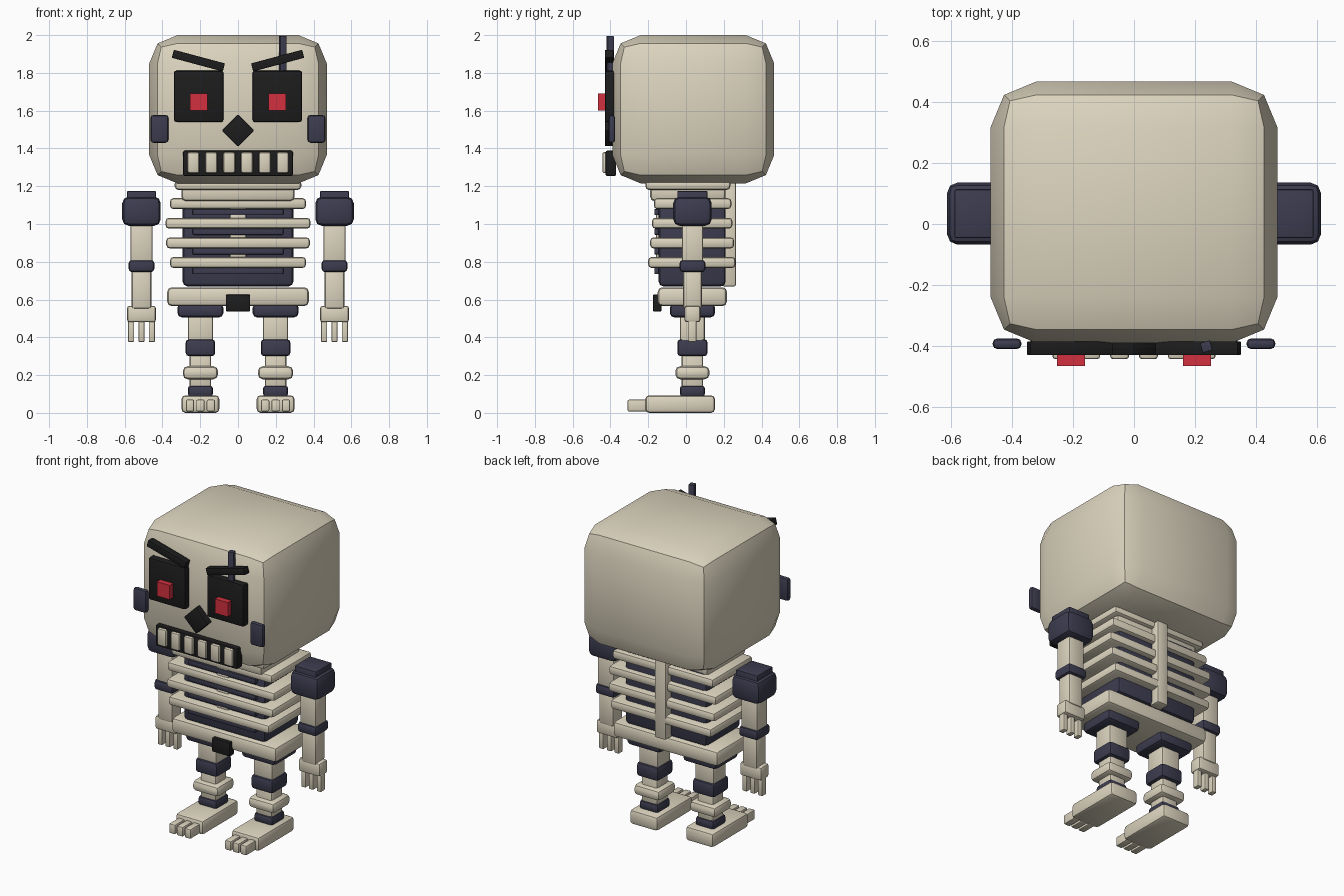
import bpy, bmesh, math
from mathutils import Matrix, Vector

default = bpy.data.objects.get("Cube")
if default:
    bpy.data.objects.remove(default, do_unlink=True)


def material(name, rgb):
    m = bpy.data.materials.new(name)
    m.use_nodes = True
    m.diffuse_color = (*rgb, 1)
    m.node_tree.nodes["Principled BSDF"].inputs["Base Color"].default_value = (*rgb, 1)
    return m


BONE = material("bone", (0.72, 0.66, 0.52))
NAVY = material("navy", (0.045, 0.045, 0.08))
BLACK = material("black", (0.012, 0.012, 0.012))
RED = material("red", (0.65, 0.03, 0.05))


def box(name, mat, x, y, z, bevel=0.015, turn=None):
    """Rounded block spanning the (low, high) ranges x, y and z."""
    spans = (x, y, z)
    size = Vector([hi - lo for lo, hi in spans])
    bm = bmesh.new()
    bmesh.ops.create_cube(bm, size=1, matrix=Matrix.Diagonal((*size, 1)))
    if bevel:
        bmesh.ops.bevel(bm, geom=bm.edges[:], offset=bevel, segments=2,
                        profile=0.5, affect='EDGES', clamp_overlap=True)
    if turn:
        bmesh.ops.rotate(bm, verts=bm.verts, matrix=Matrix.Rotation(math.radians(turn[0]), 3, turn[1]))
    bmesh.ops.translate(bm, verts=bm.verts, vec=[(lo + hi) / 2 for lo, hi in spans])
    mesh = bpy.data.meshes.new(name)
    bm.to_mesh(mesh)
    bm.free()
    mesh.materials.append(mat)
    obj = bpy.data.objects.new(name, mesh)
    bpy.context.collection.objects.link(obj)
    bpy.ops.object.select_all(action='DESELECT')
    obj.select_set(True)
    bpy.context.view_layer.objects.active = obj
    bpy.ops.object.shade_smooth_by_angle(angle=math.radians(30))
    return obj


def around(centre, half):
    return (centre - half, centre + half)


# Head and face
box("head", BONE, around(0, 0.47), (-0.39, 0.467), (1.215, 2.0), 0.15)
box("nose", BLACK, around(0, 0.06), (-0.43, -0.37), around(1.495, 0.06), 0.004, (45, 'Y'))
box("mouth", BLACK, around(0, 0.29), (-0.425, -0.37), (1.255, 1.388), 0.006)
for i in range(6):
    box(f"tooth_{i + 1}", BONE, around((i - 2.5) * 0.0945, 0.031), (-0.443, -0.4), (1.27, 1.38), 0.01)
box("forehead_crack", NAVY, around(0.237, 0.017), around(-0.402, 0.017), (1.66, 1.995), 0.003, (15, 'Z'))

for side, s in (("left", 1), ("right", -1)):
    box(f"{side}_eye_socket", BLACK, around(s * 0.208, 0.131), (-0.43, -0.37), (1.54, 1.812), 0.012)
    box(f"{side}_pupil", RED, around(s * 0.207, 0.046), (-0.465, -0.42), (1.6, 1.692), 0)
    box(f"{side}_brow", BLACK, around(s * 0.21, 0.14), (-0.43, -0.385), around(1.865, 0.022),
        0.003, (-s * 15, 'Y'))
    box(f"{side}_cheek_plate", NAVY, around(s * 0.416, 0.047), (-0.41, -0.375), (1.43, 1.577), 0.015)

# Neck and torso
box("neck_plate", BONE, around(0, 0.335), (-0.215, 0.235), (1.18, 1.235), 0.02)
box("neck", BONE, around(0, 0.3), (-0.19, 0.21), (1.12, 1.22), 0.025)
box("torso_core", NAVY, around(0, 0.293), (-0.145, 0.21), (0.67, 1.18), 0.025)
box("spine", BONE, around(0, 0.04), (0.19, 0.265), (0.67, 1.22), 0.01)
box("sternum", BONE, around(0, 0.042), (-0.16, -0.12), (0.755, 1.13), 0.01)
for i, (half, front, back) in enumerate(((0.36, -0.17, 0.24), (0.383, -0.18, 0.245),
                                         (0.38, -0.19, 0.255), (0.36, -0.2, 0.262))):
    z = 1.108 - i * 0.104
    box(f"rib_{i + 1}", BONE, around(0, half), (front, back), around(z, 0.029), 0.018)
    box(f"rib_shadow_strip_{i + 1}", NAVY, around(0, 0.24), (-0.168, -0.13), around(z - 0.045, 0.016), 0.004)

# Pelvis and buckle
box("pelvis", BONE, around(0, 0.375), (-0.15, 0.217), (0.565, 0.665), 0.025)
box("buckle", BLACK, around(0, 0.064), (-0.175, -0.13), (0.537, 0.627), 0.006)

# Limbs: rows of part, colour, half width, half depth, bottom, top, bevel
ARM = (
    ("shoulder_cap", NAVY, 0.077, 0.08, 1.1, 1.175, 0.006),
    ("shoulder", NAVY, 0.102, 0.102, 0.99, 1.145, 0.035),
    ("upper_arm", BONE, 0.058, 0.056, 0.79, 1.01, 0.012),
    ("elbow", NAVY, 0.068, 0.068, 0.745, 0.81, 0.018),
    ("forearm", BONE, 0.052, 0.05, 0.55, 0.76, 0.015),
    ("hand", BONE, 0.077, 0.043, 0.48, 0.567, 0.015),
)
LEG = (
    ("hip", NAVY, 0.122, 0.12, 0.505, 0.58, 0.025),
    ("thigh", BONE, 0.067, 0.066, 0.36, 0.53, 0.012),
    ("knee", NAVY, 0.078, 0.08, 0.3, 0.39, 0.018),
    ("shin", BONE, 0.057, 0.057, 0.12, 0.32, 0.015),
    ("shin_ring", BONE, 0.093, 0.09, 0.178, 0.247, 0.025),
    ("ankle", NAVY, 0.067, 0.067, 0.085, 0.145, 0.018),
)
LIMB_Y = 0.034
for side, s in (("left", 1), ("right", -1)):
    for rows, x in ((ARM, s * 0.511), (LEG, s * 0.199)):
        for part, mat, hx, hy, low, high, bevel in rows:
            box(f"{side}_{part}", mat, around(x, hx), around(LIMB_Y, hy), (low, high), bevel)
    box(f"{side}_foot", BONE, around(s * 0.199, 0.1), (-0.215, 0.153), (0, 0.093), 0.02)
    for i in (-1, 0, 1):
        box(f"{side}_finger_{i + 2}", BONE, around(s * 0.511 + i * 0.055, 0.016),
            around(LIMB_Y, 0.022), (0.375, 0.5), 0.006)
        box(f"{side}_toe_{i + 2}", BONE, around(s * 0.199 + i * 0.055, 0.022),
            (-0.31, -0.19), (0.008, 0.07), 0.008)
